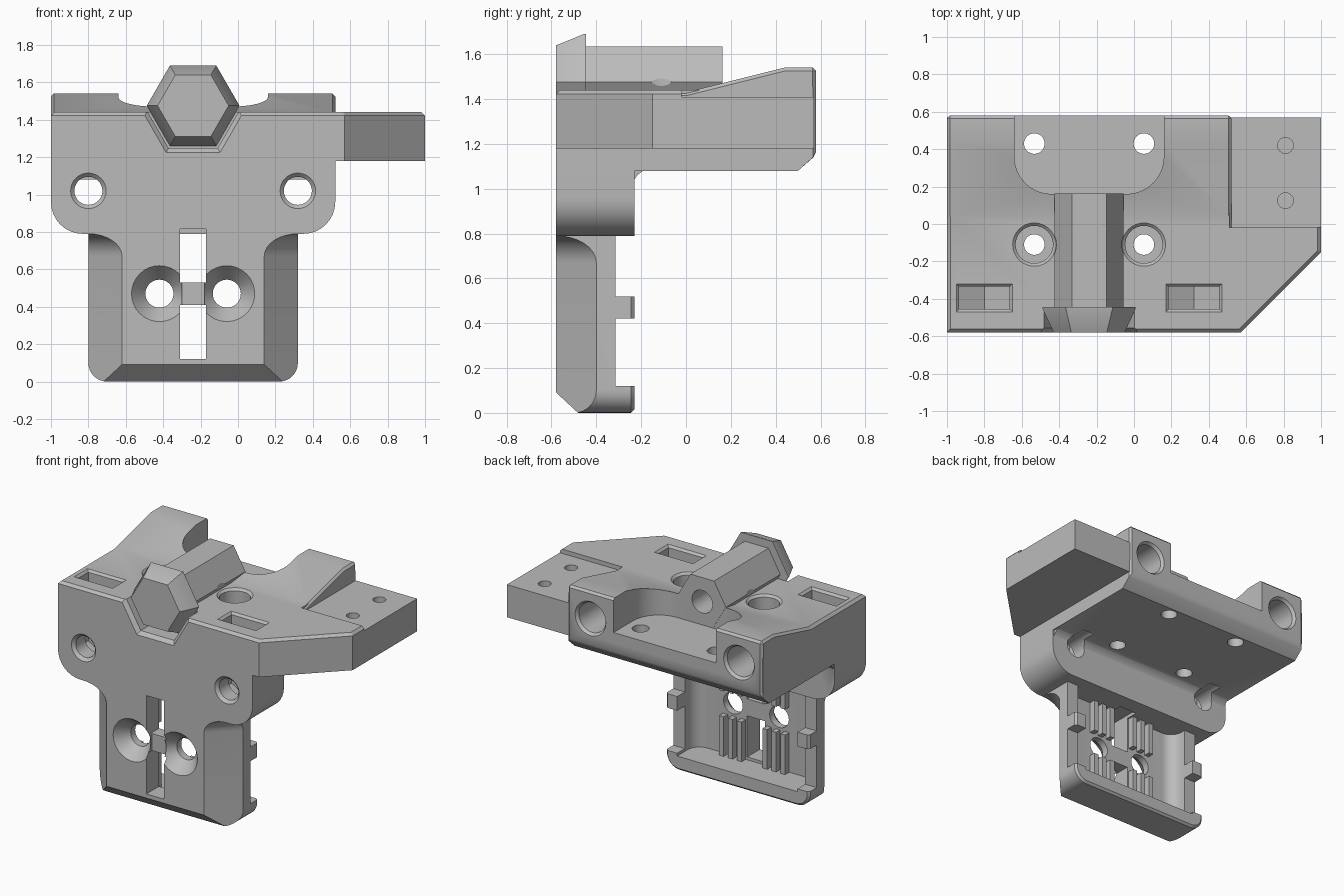
import bpy, bmesh, math

cube = bpy.data.objects.get("Cube")
if cube:
    bpy.data.objects.remove(cube, do_unlink=True)

grey = bpy.data.materials.new("plain_grey")
grey.use_nodes = True
COL = (0.5, 0.5, 0.5, 1)
grey.diffuse_color = COL
grey.node_tree.nodes["Principled BSDF"].inputs["Base Color"].default_value = COL

MID = -0.24      # centre line of the main body
FRONT = -0.58
NUT_Z = 1.475


def place(axis, u, v, w):
    return {"x": (w, u, v), "y": (u, w, v), "z": (u, v, w)}[axis]


def rounded(*corners, steps=8):
    """Polygon whose corners (u, v, radius) are filleted."""
    out, n = [], len(corners)
    for i, (u, v, r) in enumerate(corners):
        if not r:
            out.append((u, v))
            continue
        legs = []
        for q in (corners[i - 1], corners[(i + 1) % n]):
            d = math.hypot(q[0] - u, q[1] - v)
            legs.append(((q[0] - u) / d, (q[1] - v) / d))
        (a, b), (c, d) = legs
        for k in range(steps + 1):
            t = k / steps * math.pi / 2
            s, e = r * (1 - math.sin(t)), r * (1 - math.cos(t))
            out.append((u + a * s + c * e, v + b * s + d * e))
    return out


def rect(u0, u1, v0, v1):
    return [(u0, v0), (u1, v0), (u1, v1), (u0, v1)]


def ngon(u, v, r, n=32):
    return [(u + r * math.cos(math.tau * i / n), v + r * math.sin(math.tau * i / n)) for i in range(n)]


def loft(name, axis, rings, bevel=0, where=None):
    """Solid through a list of (polygon, position along axis)."""
    bm = bmesh.new()
    loops = [[bm.verts.new(place(axis, u, v, w)) for u, v in pts] for pts, w in rings]
    n = len(loops[0])
    for lo, hi in zip(loops, loops[1:]):
        for i in range(n):
            bm.faces.new((lo[i], lo[(i + 1) % n], hi[(i + 1) % n], hi[i]))
    bm.faces.new(loops[0][::-1])
    bm.faces.new(loops[-1])
    bmesh.ops.recalc_face_normals(bm, faces=bm.faces)
    if bevel:
        edges = [e for e in bm.edges if e.calc_face_angle(0) > 0.5
                 and all(where(v.co) for v in e.verts)]
        bmesh.ops.bevel(bm, geom=edges, offset=bevel, segments=1, affect="EDGES")
    mesh = bpy.data.meshes.new(name)
    bm.to_mesh(mesh)
    bm.free()
    ob = bpy.data.objects.new(name, mesh)
    bpy.context.collection.objects.link(ob)
    mesh.materials.append(grey)
    return ob


def prism(name, axis, pts, a, b, **kw):
    return loft(name, axis, [(pts, a), (pts, b)], **kw)


def combine(target, other, op="DIFFERENCE"):
    mod = target.modifiers.new("join", "BOOLEAN")
    mod.operation, mod.object, mod.solver = op, other, "EXACT"
    bpy.context.view_layer.objects.active = target
    bpy.ops.object.modifier_apply(modifier=mod.name)
    bpy.data.objects.remove(other, do_unlink=True)


def cut(target, axis, pts, a, b):
    combine(target, prism("cutter", axis, pts, a, b))


def cut_loft(target, axis, rings):
    combine(target, loft("cutter", axis, rings))


# lower bracket
lower = prism("lower_bracket", "y",
              rounded((-0.8, 0, 0.1), (0.32, 0, 0.1), (0.32, 0.85, 0), (-0.8, 0.85, 0)),
              FRONT, -0.23, bevel=0.015, where=lambda c: c.y > -0.25)
cut(lower, "x", [(-0.7, -0.13), (-0.46, -0.02), (FRONT - 0.02, 0.11), (-0.7, 0.2)], -1, 1)
for side in (-1, 1):    # slanted flanks that run out in a curve under the shoulders
    rings = []
    sizes = [(0.18, -0.1), (0.18, 0.67)]
    sizes += [(0.18 * math.cos(k * math.pi / 16), 0.67 + 0.12 * math.sin(k * math.pi / 16)) for k in range(1, 9)]
    for c, z in sizes:
        tri = [(0.46 - c, FRONT - 0.1), (0.66, FRONT + c + 0.1), (0.66, FRONT - 0.1)]
        rings.append(([(MID + side * u, v) for u, v in tri], z))
    cut_loft(lower, "z", rings)
# rear step, clips and recess
for z0, z1 in ((0.12, 0.42), (0.52, 0.9)):
    cut(lower, "y", rect(-1, 1, z0, z1), -0.315, 0)
cut(lower, "z", rounded((-0.71, -0.44, 0.09), (0.23, -0.44, 0.09), (0.23, 0, 0), (-0.71, 0, 0)), 0.1, 0.9)

# shoulder plate, deck and side wing
body = prism("carriage_body", "y",
             rounded((-1, 1.4, 0), (-1, 0.79, 0.17), (0.52, 0.79, 0.17), (0.52, 1.4, 0)),
             FRONT, -0.23)
deck = prism("deck", "x",
             [(FRONT, 1.08), (0.5, 1.08), (0.58, 1.15), (0.58, 1.54), (0.44, 1.54), (0, 1.43), (FRONT, 1.43)],
             -1, 0.52, bevel=0.015, where=lambda c: c.z > 1.42 or c.y > 0.57)
wing = prism("wing", "z", [(-1, FRONT), (0.57, FRONT), (1, -0.15), (1, 0.57), (-1, 0.57)],
             1.18, 1.44, bevel=0.018, where=lambda c: c.z > 1.42)
cut(wing, "z", rect(0.51, 1.1, -0.02, 0.7), 1.41, 1.6)
fillet = prism("fillet", "x", rounded((-0.24, 1.0, 0), (-0.23, 1.09, 0.08), (-0.14, 1.09, 0), (-0.24, 1.1, 0)), -0.99, 0.51)
for part in (deck, wing, lower, fillet):
    combine(body, part, "UNION")

# rear pocket and front clearance for the hexagon cap
cut(body, "z", rounded((-0.64, 0.16, 0.2), (0.16, 0.16, 0.2), (0.16, 0.8, 0), (-0.64, 0.8, 0)), 1.3, 1.8)
hexagon = lambda r: ngon(MID, NUT_Z, r, 6)
cut_loft(body, "y", [(hexagon(0.31), -0.6), (hexagon(0.262), -0.555), (hexagon(0.262), -0.45)])

# hexagonal tube and cap
combine(body, prism("tube", "y", hexagon(0.185), -0.5, 0.162), "UNION")
combine(body, loft("cap", "y", [(hexagon(0.19), FRONT), (hexagon(0.248), -0.455), (hexagon(0.248), -0.445)]), "UNION")
cut(body, "y", ngon(MID, NUT_Z - 0.01, 0.08), -0.4, 0.3)

# features mirrored about the centre line
for side in (-1, 1):
    x = MID + side * 0.56
    # face bolt holes with nut slots above
    cut_loft(body, "y", [(ngon(x, 1.02, 0.115), -0.6), (ngon(x, 1.02, 0.075), -0.56), (ngon(x, 1.02, 0.075), -0.1)])
    cut(body, "y", [(x - 0.135, 1.6), (x - 0.135, 0.94), (x, 0.865), (x + 0.135, 0.94), (x + 0.135, 1.6)], -0.455, -0.335)
    cut_loft(body, "z", [(rect(x - 0.135, x + 0.135, -0.455, -0.335), 1.425),
                         (rect(x - 0.155, x + 0.155, -0.475, -0.315), 1.445)])
    # rod sockets in the rear bosses
    x = MID + side * 0.58
    cut_loft(body, "y", [(ngon(x, 1.35, 0.105), 0.2), (ngon(x, 1.35, 0.105), 0.56), (ngon(x, 1.35, 0.135), 0.6)])
    # deck holes, front pair counterbored
    x = MID + side * 0.293
    for y in (0.43, -0.11):
        cut(body, "z", ngon(x, y, 0.055), 1, 1.4)
    cut_loft(body, "z", [(ngon(x, -0.11, 0.1), 1.25), (ngon(x, -0.11, 0.1), 1.425),
                         (ngon(x, -0.11, 0.118), 1.442), (ngon(x, -0.11, 0.118), 1.8)])
    # countersunk holes in the lower panel
    x = MID + side * 0.18
    cut_loft(body, "y", [(ngon(x, 0.47, 0.166), -0.6), (ngon(x, 0.47, 0.075), -0.49), (ngon(x, 0.47, 0.075), -0.3)])

# belt windows and the bridge between them
for z0, z1 in ((0.12, 0.41), (0.53, 0.815)):
    cut(body, "y", rect(MID - 0.07, MID + 0.07, z0, z1), -0.7, -0.35)
cut(body, "y", rect(MID - 0.06, MID + 0.06, 0.4, 0.54), -0.7, -0.53)

# blind holes in the wing pad
for y in (0.42, 0.125):
    cut(body, "z", ngon(0.81, y, 0.042), 1.27, 1.5)

# grip ribs behind the lower panel
ribs = []
for side in (-1, 1):
    for offset in (0.1, 0.17, 0.24):
        for z0, z1 in ((0.09, 0.38), (0.56, 0.82)):
            x = MID + side * offset
            ribs.append(prism("grip_rib", "z", rect(x - 0.018, x + 0.018, -0.45, -0.395), z0, z1))

for ob in [body] + ribs:
    bpy.ops.object.select_all(action="DESELECT")
    ob.select_set(True)
    bpy.context.view_layer.objects.active = ob
    bpy.ops.object.shade_smooth_by_angle(angle=math.radians(30))
